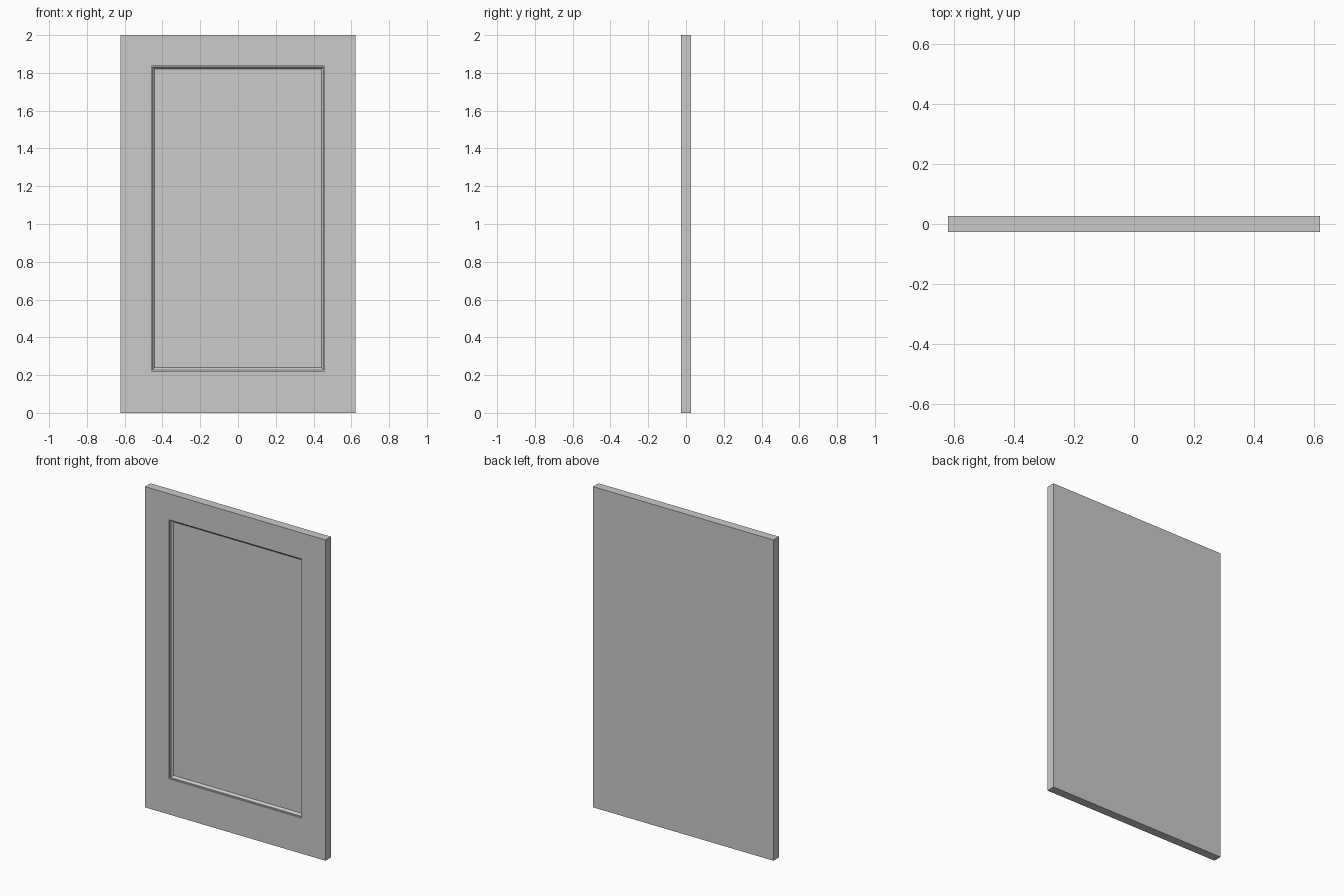
import bpy
import bmesh

if "Cube" in bpy.data.objects:
    bpy.data.objects.remove(bpy.data.objects["Cube"])

HALF_W, HEIGHT, HALF_T = 0.622, 2.0, 0.027
FRAME_X, FRAME_BOTTOM, FRAME_TOP = 0.458, 0.222, 1.837   # moulding outline

# Moulding profile: (inset from outline, depth behind the front face)
MOULDING = [(0.0, 0.0), (0.0, 0.009), (0.006, 0.010), (0.017, 0.022)]

bm = bmesh.new()


def ring(half_w, z0, z1, y):
    return [bm.verts.new((x, y, z)) for x, z in
            ((-half_w, z0), (half_w, z0), (half_w, z1), (-half_w, z1))]


def bridge(a, b):
    for i in range(4):
        j = (i + 1) % 4
        bm.faces.new((a[i], a[j], b[j], b[i]))


# Slab back and sides, then front frame, moulding and recessed panel
rings = [ring(HALF_W, 0, HEIGHT, HALF_T), ring(HALF_W, 0, HEIGHT, -HALF_T)]
for inset, depth in MOULDING:
    rings.append(ring(FRAME_X - inset, FRAME_BOTTOM + inset,
                      FRAME_TOP - inset, -HALF_T + depth))
for outer, inner in zip(rings, rings[1:]):
    bridge(outer, inner)
bm.faces.new(rings[0])
bm.faces.new(rings[-1])
bmesh.ops.recalc_face_normals(bm, faces=bm.faces)

mesh = bpy.data.meshes.new("door_panel")
bm.to_mesh(mesh)
bm.free()
door = bpy.data.objects.new("door_panel", mesh)
bpy.context.collection.objects.link(door)
